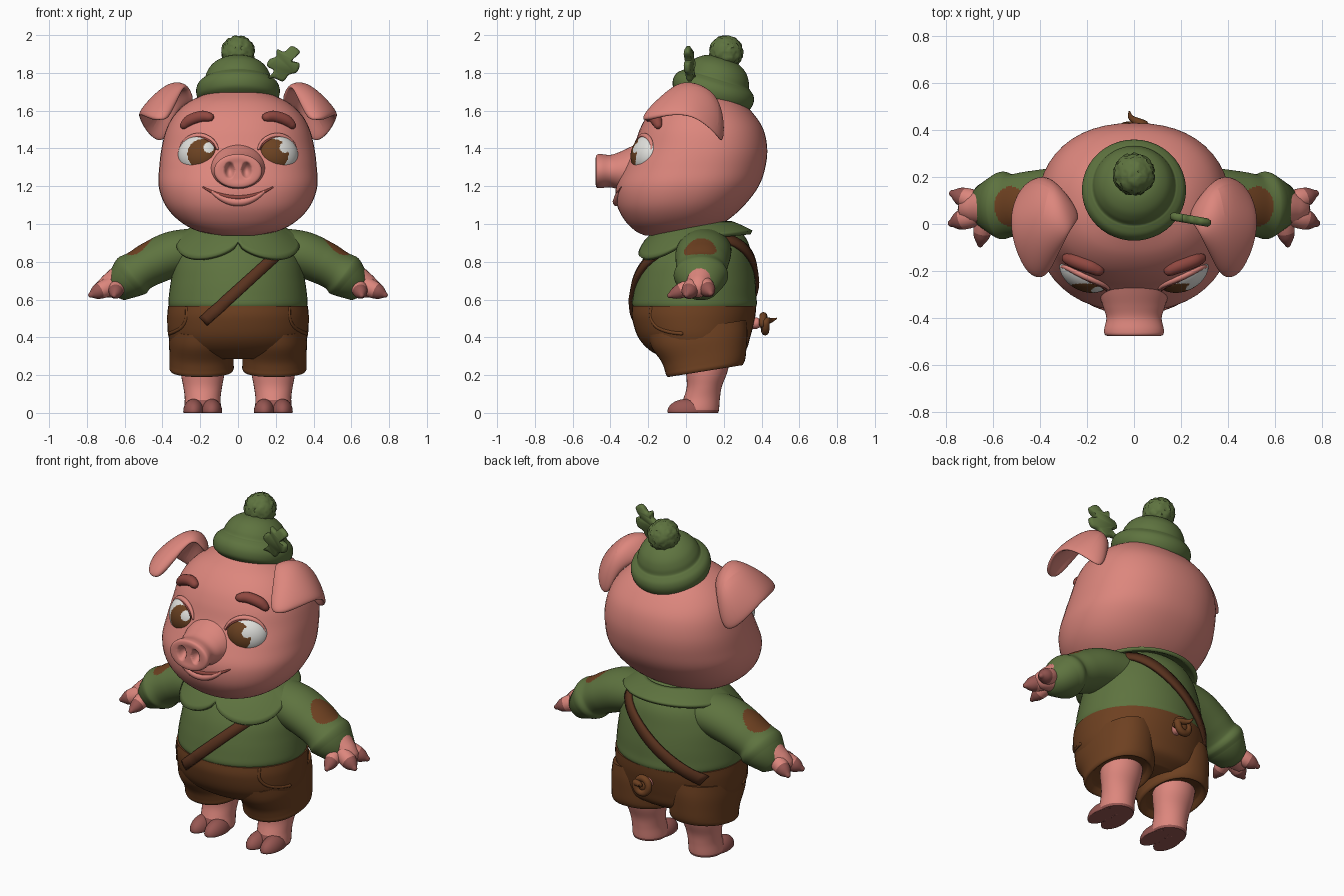
import bpy, bmesh, math, random
from mathutils import Vector, Matrix

random.seed(4)
if "Cube" in bpy.data.objects:
    bpy.data.objects.remove(bpy.data.objects["Cube"])


def material(name, *rgb):
    m = bpy.data.materials.new(name)
    m.use_nodes = True
    m.diffuse_color = (*rgb, 1)
    m.node_tree.nodes["Principled BSDF"].inputs["Base Color"].default_value = (*rgb, 1)
    return m


SKIN = material("pink_skin", .72, .24, .205)
HOOF = material("rose_hoof", .31, .095, .085)
BROW = material("dark_rose", .28, .065, .052)
GREEN = material("green_knit", .112, .172, .05)
BROWN = material("brown_cloth", .155, .052, .015)
STRAP = material("dark_leather", .1, .032, .013)
IRIS = material("brown_iris", .15, .055, .016)
WHITE = material("eye_white", .75, .75, .72)


def finish(name, bm, mat):
    bmesh.ops.recalc_face_normals(bm, faces=bm.faces)
    me = bpy.data.meshes.new(name)
    bm.to_mesh(me)
    bm.free()
    me.shade_smooth()
    me.set_sharp_from_angle(angle=math.radians(60))
    me.materials.append(mat)
    ob = bpy.data.objects.new(name, me)
    bpy.context.collection.objects.link(ob)
    return ob


def loft(name, loops, mat, wrap=True, caps=True):
    bm = bmesh.new()
    rows = [[bm.verts.new(p) for p in loop] for loop in loops]
    n = len(rows[0])
    for a, b in zip(rows, rows[1:]):
        for i in range(n if wrap else n - 1):
            j = (i + 1) % n
            bm.faces.new((a[i], a[j], b[j], b[i]))
    if caps:
        bm.faces.new(rows[0])
        bm.faces.new(rows[-1])
    return finish(name, bm, mat)


def dense(rows, k=6):
    """Smooth interpolation through rows of numbers."""
    out = []
    for i in range(len(rows) - 1):
        a, b, c, d = (rows[max(0, min(len(rows) - 1, i + o))] for o in (-1, 0, 1, 2))
        for s in range(k):
            t = s / k
            out.append(tuple(q + .5 * t * (r - p + t * (2 * p - 5 * q + 4 * r - u + t * (3 * (q - r) + u - p)))
                             for p, q, r, u in zip(a, b, c, d)))
    return out + [tuple(rows[-1])]


def ring(z, front, back, rx, cx=0, p=2, n=48):
    cy, ry = (front + back) / 2, (back - front) / 2
    pw = lambda v: math.copysign(abs(v) ** (2 / p), v)
    turn = [2 * math.pi * i / n for i in range(n)]
    return [Vector((cx + rx * pw(math.sin(a)), cy - ry * pw(math.cos(a)), z)) for a in turn]


def level(rows, z):
    rows = sorted(rows)
    for a, b in zip(rows, rows[1:]):
        if z <= b[0]:
            t = max(0, (z - a[0]) / (b[0] - a[0]))
            return [u + (v - u) * t for u, v in zip(a, b)]
    return rows[-1]


def surface_y(rows, x, z, side=-1, p=2):
    _, f, b, rx = level(rows, z)
    return (f + b) / 2 + side * (b - f) / 2 * max(0, 1 - abs(x / rx) ** p) ** (1 / p)


def tube(name, pts, mat, n=20, k=6):
    """Round-ended tube through (x, y, z, radius) points."""
    pts = dense(pts, k)
    pos = [Vector(p[:3]) for p in pts]
    tang = [(pos[min(i + 1, len(pos) - 1)] - pos[max(i - 1, 0)]).normalized() for i in range(len(pos))]
    steps = [(pos[0] - tang[0] * pts[0][3] * o, tang[0], pts[0][3] * s) for o, s in ((.95, .3), (.7, .7))]
    steps += [(p, t, q[3]) for p, t, q in zip(pos, tang, pts)]
    steps += [(pos[-1] + tang[-1] * pts[-1][3] * o, tang[-1], pts[-1][3] * s) for o, s in ((.7, .7), (.95, .3))]
    u, loops = tang[0].orthogonal(), []
    for c, t, r in steps:
        u = (u - t * u.dot(t)).normalized()
        v = t.cross(u)
        loops.append([c + r * (u * math.cos(a) + v * math.sin(a)) for a in (2 * math.pi * i / n for i in range(n))])
    return loft(name, loops, mat)


def ball(name, centre, radii, mat, rot=Matrix.Identity(4), seg=32):
    bm = bmesh.new()
    bmesh.ops.create_uvsphere(bm, u_segments=seg, v_segments=seg // 2, radius=1)
    bm.transform(Matrix.Translation(centre) @ rot @ Matrix.Diagonal((*radii, 1)))
    return finish(name, bm, mat)


def paint(ob, mat, rule):
    ob.data.materials.append(mat)
    for f in ob.data.polygons:
        if rule(f.center):
            f.material_index = len(ob.data.materials) - 1


def thicken(ob, t, subdiv=0):
    m = ob.modifiers.new("thickness", "SOLIDIFY")
    m.thickness, m.offset = t, 0
    if subdiv:
        ob.modifiers.new("smooth", "SUBSURF").levels = subdiv
        ob.modifiers["smooth"].render_levels = subdiv
    return ob


def both(ob):
    """Add the mirrored right-hand copy of a left part."""
    other = ob.copy()
    other.data = ob.data.copy()
    other.name = ob.name.replace("left", "right")
    other.data.transform(Matrix.Scale(-1, 4, (1, 0, 0)))
    other.data.flip_normals()
    bpy.context.collection.objects.link(other)


# Head
HEAD = dense([(.94, -.22, 0, .1), (.965, -.27, .12, .22), (1.02, -.325, .22, .315), (1.1, -.365, .31, .385),
              (1.2, -.37, .385, .42), (1.3, -.33, .42, .417), (1.4, -.28, .43, .405), (1.5, -.245, .41, .38),
              (1.58, -.2, .36, .335), (1.65, -.13, .29, .255), (1.7, -.04, .2, .14)])
HP = 2.25
loft("head", [ring(*r, p=HP) for r in HEAD], SKIN)
face_y = lambda x, z: surface_y(HEAD, x, z, p=HP)

# Snout with pressed-in nostrils
SNOUT = dense([(-.2, .16, .17), (-.29, .15, .13), (-.35, .132, .102), (-.4, .118, .086), (-.45, .127, .09),
               (-.472, .123, .087), (-.478, .1, .07), (-.474, .06, .042), (-.472, .01, .007)])
snout = loft("snout", [[Vector((rx * math.sin(a), y, 1.28 + rz * math.cos(a)))
                        for a in (math.pi * i / 32 for i in range(64))] for y, rx, rz in SNOUT], SKIN)
for v in snout.data.vertices:
    d = math.hypot((abs(v.co.x) - .045) / .028, (v.co.z - 1.285) / .045)
    if v.co.y < -.46 and d < 1:
        v.co.y += .04 * (1 - d * d)

# Smile and lower lip
for name, drop, r, mat in (("mouth_line", 0, .011, BROW), ("lower_lip", .024, .02, SKIN)):
    w = .185 - drop * 2
    xs = [w * (i / 6 - 1) for i in range(13)]
    curve = [(x, 1.14 - drop + .055 * (x / w) ** 2) for x in xs]
    tube(name, [(x, face_y(x, z) + .002, z, r * (1.1 - .7 * (x / w) ** 2)) for x, z in curve], mat, 12, 3)

# Eyes, lids and brows
for s, side in ((1, "left"), (-1, "right")):
    turn = Matrix.Rotation(s * math.radians(26), 4, "Z") @ Matrix.Rotation(math.radians(-15), 4, "X")
    eye = ball(side + "_eye", (s * .205, -.2, 1.37), (.118, .085, .108), WHITE, turn, 160)
    paint(eye, IRIS, lambda c: c.y < -.19 and math.hypot(c.x - s * .188, c.z - 1.37) < .08)
    glint = .248 if s > 0 else -.155
    paint(eye, WHITE, lambda c: c.y < -.19 and math.hypot(c.x - glint, c.z - 1.405) < .028)
for name, grow, out, r, mat in (("left_eyelid", 1, -.004, .015, SKIN), ("left_lash_line", .9, -.012, .007, BROW)):
    arc = [(.207 + .104 * grow * math.cos(a), 1.37 + .097 * grow * math.sin(a)) for a in (.25 + .26 * i for i in range(11))]
    both(tube(name, [(x, face_y(x, z) + out, z, r * (.4 + .6 * math.sin(math.pi * i / 10)))
                     for i, (x, z) in enumerate(arc)], mat, 12, 3))
brow = [(.152, 1.566, .025), (.185, 1.57, .03), (.225, 1.561, .031), (.26, 1.545, .03), (.285, 1.524, .023)]
both(tube("left_brow", [(x, face_y(x, z) - .009, z, r) for x, z, r in brow], BROW, 16, 5))

# Folded ears
EAR = [[(.22, .03, 1.63), (.33, .17, 1.62), (.38, .2, 1.4)],
       [(.25, -.01, 1.71), (.36, .2, 1.72), (.485, .17, 1.46)],
       [(.28, -.05, 1.74), (.37, .04, 1.77), (.54, .04, 1.575)],
       [(.32, -.13, 1.65), (.4, -.12, 1.68), (.515, -.1, 1.575)],
       [(.37, -.22, 1.55), (.41, -.235, 1.55), (.45, -.21, 1.55)]]
both(thicken(loft("left_ear", EAR, SKIN, wrap=False, caps=False), .045, 3))

# Knitted hat, pompom and leaf
tilt = Matrix.Translation((0, .145, 1.705)) @ Matrix.Rotation(math.radians(-17), 4, "X")
HAT = dense([(-.065, .18), (-.04, .212), (0, .222), (.035, .212), (.058, .188), (.068, .176), (.1, .165),
             (.14, .138), (.172, .088), (.188, .01)], 4)
loft("hat", [[tilt @ v for v in ring(z, -r, r, r)] for z, r in HAT], GREEN)
bm = bmesh.new()
bmesh.ops.create_icosphere(bm, subdivisions=4, radius=.088)
for v in bm.verts:
    v.co = v.co * random.uniform(.94, 1.06) + Vector((0, .212, 1.909))
finish("pompom", bm, GREEN)
LEAF = dense([(.145, 1.765), (.19, 1.772), (.238, 1.755), (.27, 1.79), (.313, 1.805), (.325, 1.85), (.288, 1.866),
              (.328, 1.91), (.285, 1.942), (.245, 1.912), (.208, 1.925), (.202, 1.888), (.165, 1.87), (.155, 1.835),
              (.19, 1.81), (.145, 1.765)], 4)[:-1]
loft("hat_leaf", [[(.24 + (x - .24) * s, .04 - .15 * (x - .1) + o, 1.845 + (z - 1.845) * s) for x, z in LEAF]
                  for o, s in ((-.018, .85), (-.008, 1), (.008, 1), (.018, .85))], GREEN)

# Shirt and shorts
SHIRT = dense([(.55, -.272, .362, .358), (.575, -.285, .375, .368), (.62, -.28, .372, .366), (.7, -.265, .367, .355),
               (.8, -.235, .352, .335), (.9, -.18, .33, .285), (.97, -.12, .28, .22), (1.02, -.06, .2, .14)])
loft("shirt", [ring(*r) for r in SHIRT], GREEN)
SHORTS = dense([(.285, -.1, .25, .22), (.33, -.19, .315, .33), (.4, -.253, .34, .367), (.5, -.285, .365, .375),
                (.565, -.284, .372, .37)])
loft("shorts", [ring(*r, p=2.1) for r in SHORTS], BROWN)
LEG = dense([(.45, -.2, .32, .165), (.38, -.18, .325, .172), (.3, -.13, .32, .17), (.25, -.112, .315, .17),
             (.225, -.105, .307, .17), (.213, -.09, .295, .157), (.24, -.06, .27, .13)], 4)
hem = [ring(*r, cx=.193, p=2.2) for r in LEG]
both(loft("left_shorts_leg", [[v + Vector((0, 0, .16 * (v.y - .05))) for v in h] for h in hem], BROWN))


def torso_y(x, z, side=-1):
    return surface_y(SHIRT if z > .56 else SHORTS, x, z, side)


pocket = [(.27, .555), (.272, .5), (.295, .455), (.335, .43), (.362, .42)]
both(tube("left_pocket_seam", [(x, torso_y(x, z), z, .01) for x, z in pocket], BROWN, 10))

# Two-lobed collar
collar = []
for i in range(9):
    t, row = i / 8, []
    for j in range(96):
        a = math.pi * (j / 48 - 1)
        lobe = abs(a) / 1.3
        edge = .93 - .025 * math.cos(a) - .095 * (math.sin(math.pi * lobe) ** .6 if lobe < 1 else 0)
        z = 1.005 + (edge - 1.005) * t
        _, f, b, rx = level(SHIRT, z)
        out = .012 + .04 * t * (1 - .4 * max(0, math.cos(a)))
        row.append(((rx + out) * math.sin(a), (f + b) / 2 - ((b - f) / 2 + out) * math.cos(a), z))
    collar.append(row)
thicken(loft("collar", collar, GREEN, caps=False), .022)

# Shoulder strap, front and back
for name, side, a, b in (("strap_front", -1, (.22, .85), (-.18, .485)), ("strap_back", 1, (.25, .94), (-.295, .52))):
    a, b = Vector(a), Vector(b)
    across = (b - a).orthogonal().normalized() * .029
    line = [[a.lerp(b, i / 24) + across * w for w in (-1, 0, 1)] for i in range(25)]
    thicken(loft(name, [[(p.x, torso_y(p.x, p.y, side) + side * .01, p.y) for p in row] for row in line],
                 STRAP, wrap=False, caps=False), .022)

# Sleeves with elbow patches
sleeve = tube("left_sleeve", [(.2, .1, .865, .115), (.34, .09, .84, .122), (.45, .085, .795, .116),
                              (.52, .08, .755, .111), (.56, .08, .727, .12), (.59, .08, .703, .108)], GREEN, 96, 16)
for v in sleeve.data.vertices:
    v.co.y = .085 + 1.2 * (v.co.y - .085)
paint(sleeve, BROWN, lambda c: ((c.x - .525) / .07) ** 2 + ((c.y - .075) / .085) ** 2 < 1 and c.z > .8)
both(sleeve)

# Hands with hoof-tipped fingers
both(tube("left_palm", [(.55, .08, .735, .08), (.62, .075, .7, .084), (.69, .065, .668, .062)], SKIN))
for name, a, b, r in (("upper", (.66, .09, .685), (.772, .13, .633), .046),
                      ("lower", (.67, .04, .675), (.777, .003, .625), .047),
                      ("thumb", (.635, .04, .675), (.655, -.085, .622), .042)):
    a, b = Vector(a), Vector(b)
    finger = tube("left_finger_" + name, [(*a.lerp(b, t), r * s) for t, s in ((0, 1), (.4, 1), (.75, .8), (1, .35))], SKIN)
    paint(finger, HOOF, lambda c: (c - a).dot(b - a) > .6 * (b - a).length_squared)
    both(finger)

# Legs and cloven feet
leg = loft("left_leg", [ring(*r, cx=.187, n=32) for r in dense(
    [(0, -.03, .17, .092), (.02, -.035, .175, .097), (.08, -.012, .18, .095), (.14, .004, .19, .103),
     (.22, 0, .22, .117), (.32, 0, .24, .12)])], SKIN)
paint(leg, HOOF, lambda c: c.z < .012 or c.y < .03 and c.z < .07)
both(leg)
for name, x in (("inner", .139), ("outer", .235)):
    toe = ball("left_toe_" + name, (x, .005, .008), (.055, .103, .066), HOOF)
    for v in toe.data.vertices:
        v.co.z = max(0, v.co.z)
    both(toe)

# Curly tail
tube("tail_base", [(0, .34, .475, .03), (0, .375, .475, .03)], SKIN)
coil = [(.04 * math.cos(a), .405 + .003 * a, .472 + .042 * math.sin(a), .02) for a in (i * .6 for i in range(12))]
tube("tail_curl", coil + [(-.01, .45, .49, .013), (-.02, .478, .5, .004)], BROWN, 12, 4)
ball("tail_knot", (0, .41, .472), (.035, .02, .035), BROWN)
